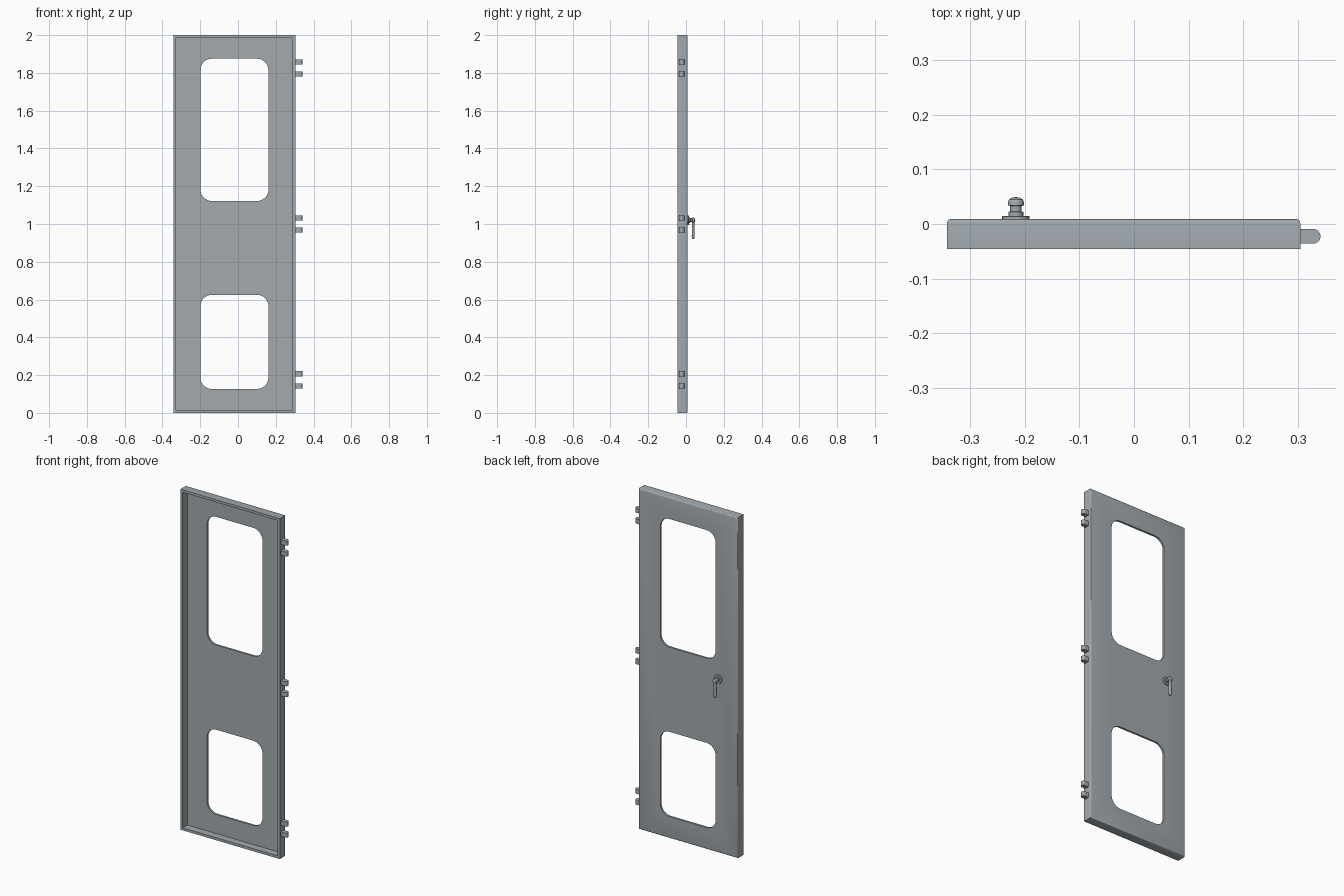
import bpy, bmesh, math
from mathutils import Matrix, Vector

if "Cube" in bpy.data.objects:
    bpy.data.objects.remove(bpy.data.objects["Cube"])

steel = bpy.data.materials.new("grey steel")
steel.use_nodes = True
COLOR = (0.36, 0.40, 0.43, 1)
steel.diffuse_color = COLOR
steel.node_tree.nodes["Principled BSDF"].inputs["Base Color"].default_value = COLOR

# Door extents
X0, X1, FRONT, BACK, TOP = -0.342, 0.304, -0.046, 0.009, 2.0
MID = (X0 + X1) / 2
RIM, SHEET = 0.015, 0.012


def finish(bm, name, smooth=False):
    bmesh.ops.recalc_face_normals(bm, faces=bm.faces)
    mesh = bpy.data.meshes.new(name)
    bm.to_mesh(mesh)
    bm.free()
    ob = bpy.data.objects.new(name, mesh)
    bpy.context.collection.objects.link(ob)
    mesh.materials.append(steel)
    if smooth:
        shade(ob)
    return ob


def shade(ob):
    bpy.ops.object.select_all(action="DESELECT")
    ob.select_set(True)
    bpy.context.view_layer.objects.active = ob
    bpy.ops.object.shade_smooth_by_angle(angle=math.radians(35))


def box(x0, x1, y0, y1, z0, z1):
    bm = bmesh.new()
    size = Matrix.Diagonal((x1 - x0, y1 - y0, z1 - z0, 1))
    centre = Matrix.Translation(((x0 + x1) / 2, (y0 + y1) / 2, (z0 + z1) / 2))
    bmesh.ops.create_cube(bm, size=1, matrix=centre @ size)
    return bm


def bevel(bm, test, width, segments):
    edges = [e for e in bm.edges if test(*[v.co for v in e.verts])]
    bmesh.ops.bevel(bm, geom=edges, offset=width, segments=segments,
                    profile=0.5, affect="EDGES")


def cut(ob, cutter):
    cutter.hide_render = True
    mod = ob.modifiers.new("cut", "BOOLEAN")
    mod.operation, mod.solver, mod.object = "DIFFERENCE", "EXACT", cutter
    bpy.context.view_layer.objects.active = ob
    bpy.ops.object.modifier_apply(modifier=mod.name)
    bpy.data.objects.remove(cutter)


# Door: folded sheet, hollow on the front, rounded along its back edges
bm = box(X0, X1, FRONT, BACK, 0, TOP)
bevel(bm, lambda a, b: min(a.y, b.y) > 0, 0.007, 3)
door = finish(bm, "door_panel")
cut(door, finish(box(X0 + RIM, X1 - RIM, FRONT - 0.1, BACK - SHEET,
                     RIM, TOP - RIM), "tray_cutter"))

# Window openings with rounded corners
for z0, z1 in ((0.127, 0.625), (1.122, 1.875)):
    bm = box(MID - 0.18, MID + 0.18, -0.2, 0.2, z0, z1)
    bevel(bm, lambda a, b: abs(a.y - b.y) > 0.1, 0.06, 8)
    cut(door, finish(bm, "window_cutter"))
shade(door)

# Hinge knuckles: pairs of tabs with a round outer end
HY, HR, HEND, HH = -0.0225, 0.0135, 0.341, 0.027
for place, z in (("lower", 0.175), ("middle", 1.0), ("upper", 1.826)):
    for level, dz in (("bottom", -0.032), ("top", 0.032)):
        bm = bmesh.new()
        outline = [(X1 - 0.004, HY + HR), (X1 - 0.004, HY - HR)]
        for i in range(13):
            a = -math.pi / 2 + math.pi * i / 12
            outline.append((HEND - HR + HR * math.cos(a), HY + HR * math.sin(a)))
        base = z + dz - HH / 2
        face = bm.faces.new([bm.verts.new((x, y, base)) for x, y in outline])
        ext = bmesh.ops.extrude_face_region(bm, geom=[face])["geom"]
        bmesh.ops.translate(bm, vec=(0, 0, HH),
                            verts=[v for v in ext if isinstance(v, bmesh.types.BMVert)])
        finish(bm, f"{place}_hinge_{level}", True)


def lathe(name, centre, axis, profile, flat=1.0, sides=24):
    """Turn (radius, distance) pairs round an axis; flat squashes along y."""
    bm = bmesh.new()
    turn = Vector((0, 0, 1)).rotation_difference(Vector(axis)).to_matrix()
    rings = []
    for r, d in profile:
        ring = []
        for i in range(sides):
            a = math.tau * i / sides
            p = turn @ Vector((r * math.cos(a), r * math.sin(a), d))
            p.y *= flat
            ring.append(bm.verts.new(p + Vector(centre)))
        rings.append(ring)
    for low, high in zip(rings, rings[1:]):
        for i in range(sides):
            j = (i + 1) % sides
            bm.faces.new((low[i], low[j], high[j], high[i]))
    bm.faces.new(rings[0])
    bm.faces.new(rings[-1])
    return finish(bm, name, True)


# Handle: round rose, turned neck with domed hub, hanging lever
HX, HZ = -0.216, 1.02
lathe("handle_rose", (HX, BACK, HZ), (0, 1, 0),
      [(0.025, -0.002), (0.025, 0.005), (0.024, 0.006)])
lathe("handle_hub", (HX, BACK, HZ), (0, 1, 0),
      [(0.0135, 0.004), (0.0135, 0.013), (0.0105, 0.014), (0.0105, 0.024),
       (0.0145, 0.025), (0.0145, 0.031), (0.0125, 0.036), (0.007, 0.039),
       (0.002, 0.040)])
lathe("handle_lever", (HX, 0.038, HZ), (0, 0, -1),
      [(0.005, -0.011), (0.010, -0.007), (0.011, 0.0), (0.009, 0.02),
       (0.010, 0.06), (0.011, 0.085), (0.009, 0.096), (0.004, 0.100)], 0.7)
